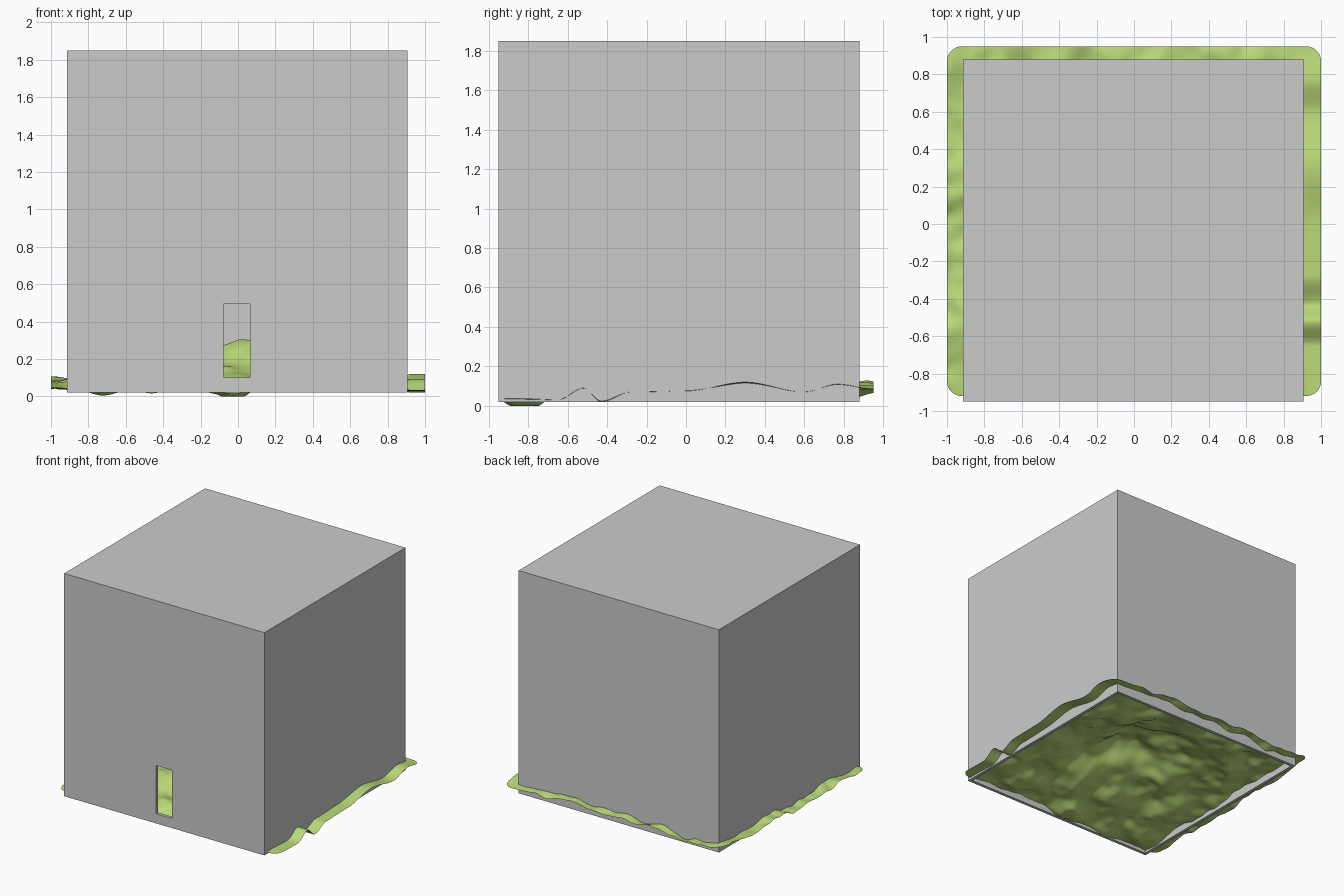
import bpy, bmesh, math
from mathutils import Vector, noise

if "Cube" in bpy.data.objects:
    bpy.data.objects.remove(bpy.data.objects["Cube"])


def box(name, x, y, z):
    """Box from (min, max) ranges on each axis."""
    bpy.ops.mesh.primitive_cube_add(size=1)
    ob = bpy.context.object
    ob.name = name
    for v in ob.data.vertices:
        v.co = [r[0] + (c + 0.5) * (r[1] - r[0]) for c, r in zip(v.co, (x, y, z))]
    return ob


def cut(target, cutter):
    mod = target.modifiers.new("cut", 'BOOLEAN')
    mod.operation, mod.solver, mod.object = 'DIFFERENCE', 'EXACT', cutter
    bpy.context.view_layer.objects.active = target
    bpy.ops.object.modifier_apply(modifier=mod.name)
    bpy.data.objects.remove(cutter, do_unlink=True)


# building: thin-walled block, open underneath, with a doorway in the front
T = 0.025
building = box("building", (-0.915, 0.905), (-0.95, 0.88), (0.02, 1.85))
cut(building, box("hollow", (-0.915 + T, 0.905 - T), (-0.95 + T, 0.88 - T), (-0.2, 1.85 - T)))
cut(building, box("doorway", (-0.078, 0.065), (-1.1, -0.8), (0.10, 0.495)))

# terrain: rolling sheet with rounded corners and a low mound inside
X, Y0, Y1, R, N = 1.0, -0.92, 0.95, 0.08, 140
RIGHT_EDGE = [(-0.92, .035), (-0.65, .03), (-0.52, .09), (-0.43, .02), (-0.28, .07),
              (0.0, .075), (0.3, .12), (0.6, .07), (0.77, .11), (0.95, .085)]


def profile(t):
    for (a, za), (b, zb) in zip(RIGHT_EDGE, RIGHT_EDGE[1:]):
        if t <= b:
            s = min(max((t - a) / (b - a), 0), 1)
            return za + (zb - za) * s * s * (3 - 2 * s)
    return RIGHT_EDGE[-1][1]


def height(x, y):
    n = noise.noise(Vector((x * 4.5 + 7.3, y * 4.5 + 2.1, 0.4)))
    n += 0.3 * noise.noise(Vector((x * 10, y * 10, 3.7)))
    mound = 0.2 * math.exp(-((x - 0.08) ** 2 + (y - 0.05) ** 2) / 0.2)
    tilt = 0.07 + 0.02 * y
    z = tilt + 0.055 * n + mound
    # dips showing under the front wall
    for dx in (-0.73, 0.0):
        z -= 0.05 * math.exp(-((x - dx) ** 2 + (y + 0.8) ** 2) / 0.012)
    w = min(max((x - 0.72) / 0.2, 0), 1)
    return max(z * (1 - w) + profile(y) * w, 0.0)


bm = bmesh.new()
bmesh.ops.create_grid(bm, x_segments=N, y_segments=N, size=1)
yc, yh = (Y0 + Y1) / 2, (Y1 - Y0) / 2
for v in bm.verts:
    x, y = v.co.x * X, v.co.y * yh
    ex, ey = abs(x) - (X - R), abs(y) - (yh - R)
    if ex > 0 and ey > 0:
        # squeeze the square corner on to a quarter circle
        k = max(ex, ey) / math.hypot(ex, ey)
        x = math.copysign(X - R + ex * k, x)
        y = math.copysign(yh - R + ey * k, y)
    y += yc
    v.co = (x, y, height(x, y))
low = min(v.co.z for v in bm.verts)
for v in bm.verts:
    v.co.z -= low
for f in bm.faces:
    f.smooth = True
mesh = bpy.data.meshes.new("terrain")
bm.to_mesh(mesh)
bm.free()
terrain = bpy.data.objects.new("terrain", mesh)
bpy.context.collection.objects.link(terrain)
grass = bpy.data.materials.new("grass")
grass.diffuse_color = (0.5, 0.7, 0.19, 1)
grass.use_nodes = True
grass.node_tree.nodes["Principled BSDF"].inputs["Base Color"].default_value = grass.diffuse_color
mesh.materials.append(grass)
